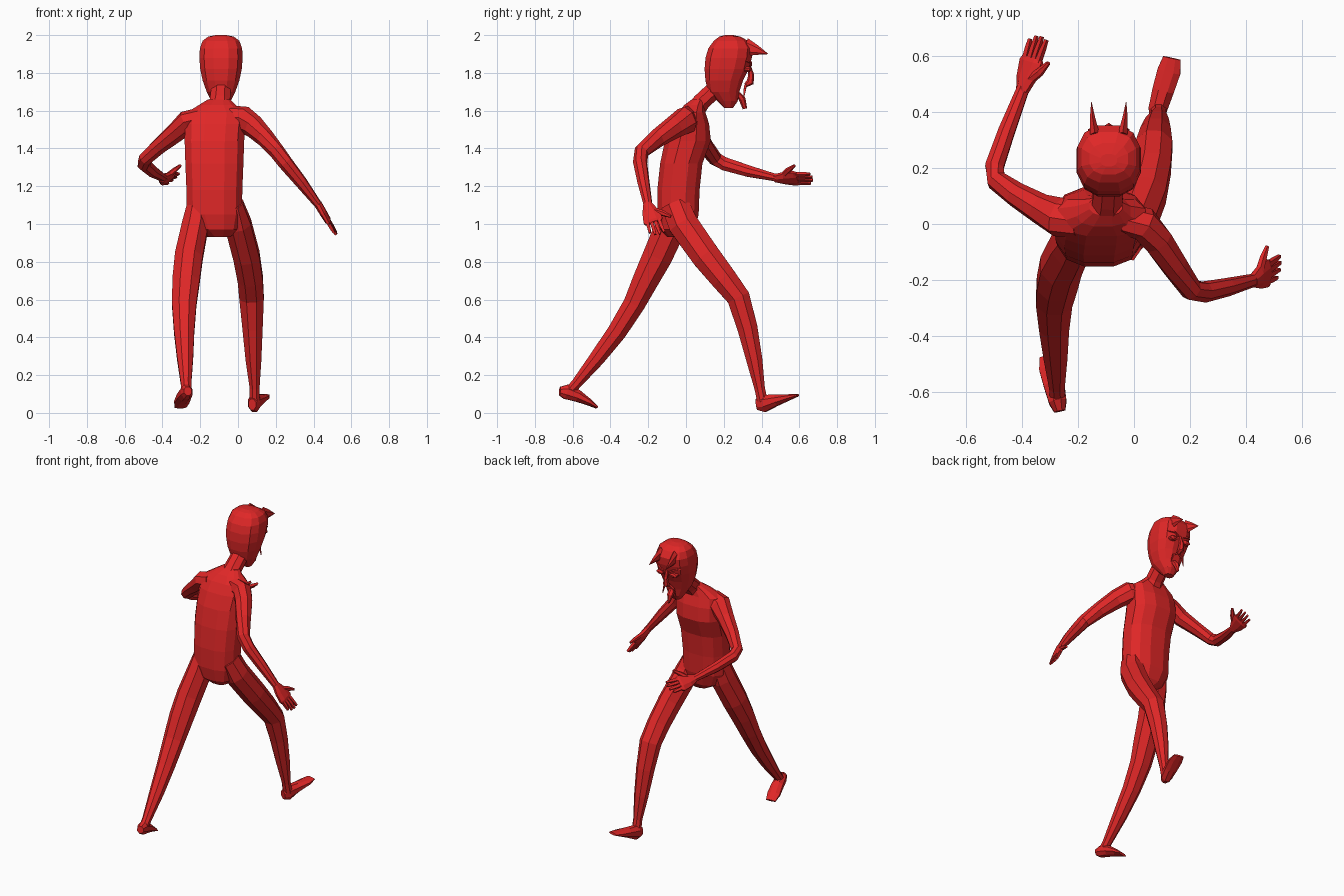
import bpy, bmesh, math
from mathutils import Vector as V

red = bpy.data.materials.new("devil red")
red.diffuse_color = (0.74, 0.02, 0.02, 1)


def finish(name, bm):
    bmesh.ops.recalc_face_normals(bm, faces=bm.faces)
    me = bpy.data.meshes.new(name)
    bm.to_mesh(me)
    bm.free()
    me.materials.append(red)
    ob = bpy.data.objects.new(name, me)
    bpy.context.collection.objects.link(ob)
    return ob


def skin(name, rings):
    """Join rings of points with quads and cap both ends."""
    bm = bmesh.new()
    vs = [[bm.verts.new(p) for p in r] for r in rings]
    n = len(vs[0])
    for a, b in zip(vs, vs[1:]):
        for i in range(n):
            j = (i + 1) % n
            bm.faces.new((a[i], a[j], b[j], b[i]))
    bm.faces.new(vs[0])
    bm.faces.new(vs[-1])
    return finish(name, bm)


def limb(name, path, side, n=8):
    """Tube along (x, y, z, radius along side, radius across)."""
    pts = [V(p[:3]) for p in path]
    rings = []
    for i, p in enumerate(path):
        t = (pts[min(i + 1, len(pts) - 1)] - pts[max(i - 1, 0)]).normalized()
        a = V(side)
        a = (a - t * a.dot(t)).normalized()
        b = t.cross(a)
        ring = []
        for k in range(n):
            w = 2 * math.pi * (k + 0.5) / n
            ring.append(pts[i] + a * p[3] * math.cos(w) + b * p[4] * math.sin(w))
        rings.append(ring)
    return skin(name, rings)


def stack(name, levels, n=12, square=0.8):
    """Level rings (z, x centre, half width, back y, front y)."""
    rings = []
    for z, xc, hw, y0, y1 in levels:
        ring = []
        for k in range(n):
            w = 2 * math.pi * (k + 0.5) / n
            c, s = math.cos(w), math.sin(w)
            ring.append(V((xc + hw * math.copysign(abs(c) ** square, c),
                           (y0 + y1) / 2 + (y1 - y0) / 2 * math.copysign(abs(s) ** square, s), z)))
        rings.append(ring)
    return skin(name, rings)


# torso, neck and head
stack("torso", [
    (0.93, -0.10, 0.06, -0.10, 0.02), (0.97, -0.115, 0.12, -0.14, 0.05),
    (1.05, -0.125, 0.15, -0.155, 0.07), (1.18, -0.125, 0.152, -0.155, 0.075),
    (1.32, -0.125, 0.158, -0.14, 0.09), (1.44, -0.125, 0.162, -0.115, 0.135),
    (1.53, -0.12, 0.165, -0.08, 0.125), (1.59, -0.115, 0.16, -0.045, 0.105),
    (1.63, -0.11, 0.10, -0.01, 0.10), (1.66, -0.10, 0.06, 0.03, 0.10)])
limb("neck", [(-0.10, 0.03, 1.58, 0.08, 0.06), (-0.095, 0.085, 1.65, 0.058, 0.05),
              (-0.09, 0.15, 1.71, 0.056, 0.05), (-0.09, 0.19, 1.76, 0.06, 0.05)], (1, 0, 0))
HX = -0.09
stack("head", [
    (1.615, HX, 0.03, 0.20, 0.25), (1.65, HX, 0.052, 0.165, 0.275),
    (1.70, HX, 0.078, 0.115, 0.285), (1.76, HX, 0.10, 0.10, 0.305),
    (1.82, HX, 0.113, 0.095, 0.335), (1.88, HX, 0.118, 0.10, 0.352),
    (1.93, HX, 0.115, 0.115, 0.355), (1.97, HX, 0.10, 0.145, 0.33),
    (1.992, HX, 0.07, 0.175, 0.29), (2.0, HX, 0.03, 0.205, 0.25)])

# face: horns, eyes, brows and moustache strands, mirrored about the head
for s, label in ((-1, "left"), (1, "right")):
    x = HX + s * 0.05
    limb(label + "_horn", [(x, 0.315, 1.935, 0.02, 0.05), (x + s * 0.008, 0.375, 1.92, 0.011, 0.026),
                           (x + s * 0.012, 0.435, 1.90, 0.001, 0.001)], (1, 0, 0), 6)
    limb(label + "_eye", [(x, 0.31, 1.82, 0.026, 0.015), (x, 0.337, 1.818, 0.026, 0.015),
                          (x, 0.345, 1.816, 0.012, 0.007)], (1, 0, 0), 10)
    limb(label + "_brow", [(x - s * 0.03, 0.342, 1.838, 0.008, 0.006),
                           (x, 0.345, 1.855, 0.008, 0.007),
                           (x + s * 0.04, 0.315, 1.865, 0.004, 0.004)], (0, 1, 0), 4)
    limb(label + "_moustache", [(HX + s * 0.006, 0.315, 1.735, 0.008, 0.007),
                                (HX + s * 0.035, 0.312, 1.715, 0.009, 0.007),
                                (HX + s * 0.05, 0.305, 1.665, 0.002, 0.002)], (0, 1, 0), 4)
limb("nose", [(HX, 0.33, 1.85, 0.008, 0.008), (HX, 0.345, 1.79, 0.014, 0.016),
              (HX, 0.34, 1.75, 0.02, 0.02), (HX, 0.315, 1.735, 0.012, 0.012)], (1, 0, 0), 6)
limb("goatee", [(HX, 0.275, 1.69, 0.022, 0.014), (HX, 0.298, 1.66, 0.02, 0.018),
                (HX, 0.312, 1.61, 0.003, 0.012)], (1, 0, 0), 6)

# legs
limb("right_leg", [(-0.02, -0.06, 1.11, 0.05, 0.08), (0.0, -0.015, 1.0, 0.075, 0.085),
                   (0.045, 0.105, 0.83, 0.075, 0.082), (0.065, 0.2, 0.71, 0.072, 0.074),
                   (0.072, 0.278, 0.61, 0.07, 0.066), (0.077, 0.325, 0.45, 0.058, 0.058),
                   (0.082, 0.362, 0.28, 0.045, 0.046), (0.088, 0.39, 0.13, 0.028, 0.03),
                   (0.088, 0.405, 0.06, 0.03, 0.03)], (1, 0, 0))
limb("left_leg", [(-0.215, -0.04, 1.11, 0.055, 0.08), (-0.225, -0.075, 1.0, 0.075, 0.09),
                  (-0.26, -0.15, 0.83, 0.08, 0.085), (-0.275, -0.215, 0.70, 0.078, 0.074),
                  (-0.285, -0.275, 0.575, 0.07, 0.062), (-0.285, -0.365, 0.43, 0.058, 0.055),
                  (-0.28, -0.47, 0.29, 0.046, 0.045), (-0.275, -0.58, 0.155, 0.03, 0.03),
                  (-0.273, -0.625, 0.105, 0.028, 0.028)], (1, 0, 0))

# feet
limb("right_foot", [(0.075, 0.375, 0.045, 0.022, 0.032), (0.085, 0.41, 0.05, 0.036, 0.05),
                    (0.105, 0.48, 0.068, 0.042, 0.032), (0.125, 0.545, 0.083, 0.045, 0.017),
                    (0.135, 0.592, 0.094, 0.034, 0.007)], (1, -0.3, 0))
limb("left_foot", [(-0.265, -0.668, 0.115, 0.022, 0.025), (-0.272, -0.635, 0.112, 0.034, 0.042),
                   (-0.285, -0.575, 0.09, 0.04, 0.034), (-0.298, -0.515, 0.057, 0.044, 0.019),
                   (-0.305, -0.472, 0.03, 0.034, 0.008)], (1, 0.2, 0))

# arms
limb("right_arm", [(-0.04, 0.02, 1.56, 0.055, 0.07), (0.035, 0.0, 1.55, 0.06, 0.075),
                   (0.085, -0.06, 1.515, 0.056, 0.062), (0.145, -0.15, 1.455, 0.048, 0.05),
                   (0.205, -0.235, 1.385, 0.04, 0.042), (0.25, -0.243, 1.325, 0.038, 0.04),
                   (0.335, -0.225, 1.22, 0.033, 0.033), (0.43, -0.2, 1.095, 0.024, 0.02)], (0, 1, 0.4))
limb("left_arm", [(-0.20, 0.02, 1.56, 0.055, 0.07), (-0.27, 0.025, 1.54, 0.06, 0.072),
                  (-0.335, 0.055, 1.48, 0.052, 0.055), (-0.42, 0.105, 1.41, 0.042, 0.045),
                  (-0.49, 0.155, 1.345, 0.038, 0.038), (-0.498, 0.205, 1.318, 0.038, 0.036),
                  (-0.455, 0.33, 1.28, 0.033, 0.032), (-0.395, 0.485, 1.243, 0.02, 0.024)], (0, 0.3, 1))


# hands: palm, four fingers and a thumb
def hand(label, wrist, tip, spread, thumb):
    w, t, s = V(wrist), V(tip), V(spread).normalized()
    d = t - w
    rows = [(-0.08, 0.024, 0.022), (0.2, 0.045, 0.02), (0.5, 0.056, 0.017), (0.58, 0.05, 0.012)]
    limb(label + "_palm", [(*(w + d * f), a, b) for f, a, b in rows], s, 8)
    for i in range(4):
        o = s * (i - 1.5) * 0.023
        reach = (0.93, 1.0, 1.0, 0.95)[i]
        limb(f"{label}_finger_{i + 1}", [(*(w + d * 0.48 + o * 0.9), 0.013, 0.013),
                                         (*(w + d * 0.75 + o), 0.012, 0.012),
                                         (*(w + d * reach + o * 1.1), 0.008, 0.008)], s, 4)
    base, end = w + d * 0.15 + s * 0.015, V(thumb)
    mid = base.lerp(end, 0.5) + s * 0.006
    limb(label + "_thumb", [(*base, 0.018, 0.016), (*mid, 0.016, 0.014), (*end, 0.008, 0.008)], s, 6)


hand("right_hand", (0.43, -0.2, 1.095), (0.52, -0.15, 0.945), (0.1, 1, 0.1), (0.475, -0.08, 1.04))
hand("left_hand", (-0.395, 0.485, 1.243), (-0.338, 0.67, 1.24), (0.75, -0.1, 0.65), (-0.305, 0.575, 1.31))
